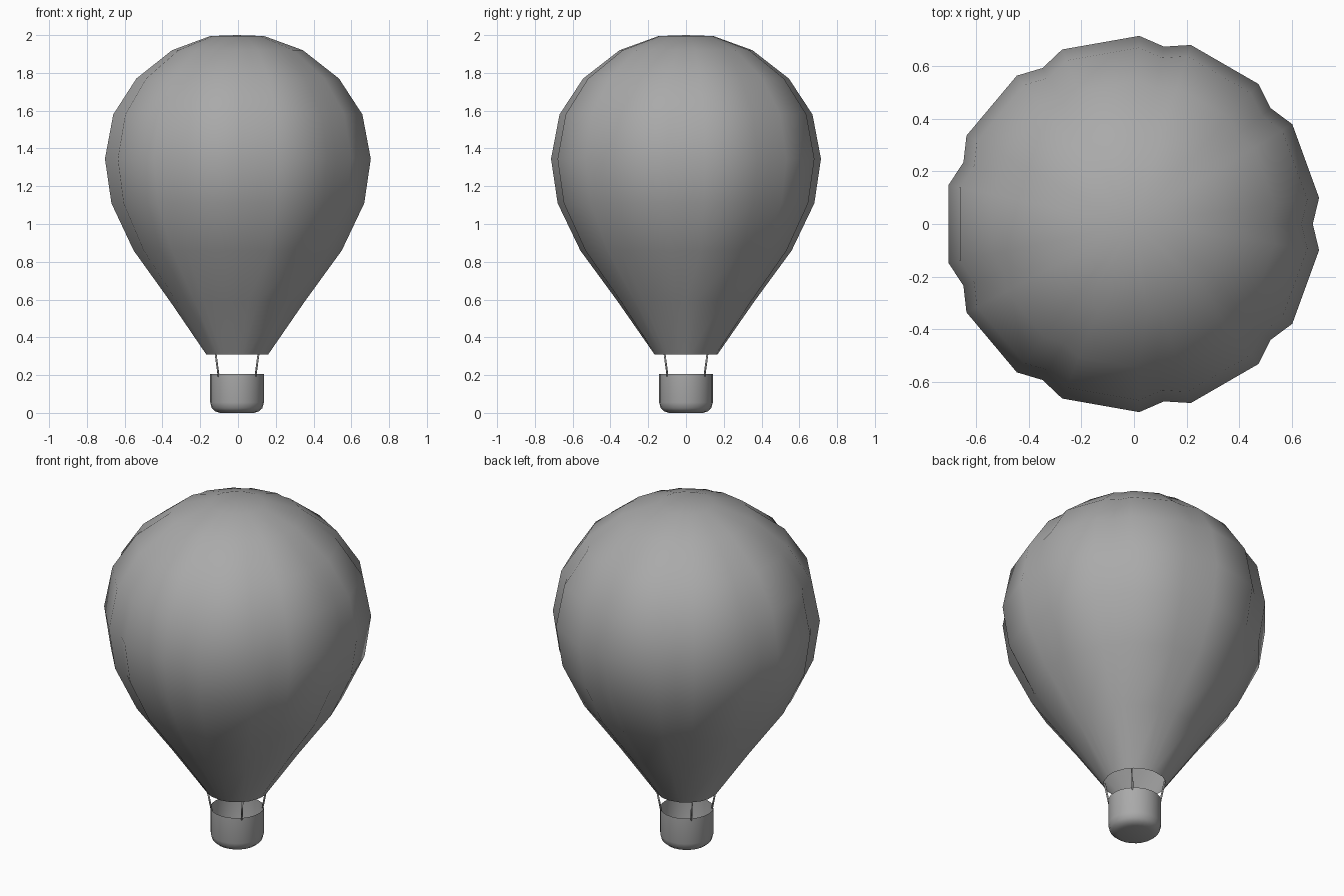
import bpy, bmesh, math
from mathutils import Vector

cube = bpy.data.objects.get("Cube")
if cube:
    bpy.data.objects.remove(cube, do_unlink=True)

CENTRE_X = -0.005
GORES = 9

grey = bpy.data.materials.new("plain grey")
grey.use_nodes = True
colour = (0.4, 0.4, 0.4, 1)
grey.diffuse_color = colour
grey.node_tree.nodes["Principled BSDF"].inputs["Base Color"].default_value = colour


def finish(name, bm):
    """Turn a bmesh into a smooth object in the shared colour."""
    bmesh.ops.recalc_face_normals(bm, faces=bm.faces)
    for face in bm.faces:
        face.smooth = True
    mesh = bpy.data.meshes.new(name)
    bm.to_mesh(mesh)
    bm.free()
    mesh.materials.append(grey)
    obj = bpy.data.objects.new(name, mesh)
    bpy.context.collection.objects.link(obj)
    return obj


def skin(name, rings, pole):
    """Join rings of points with quads and close the last ring to a pole."""
    bm = bmesh.new()
    loops = [[bm.verts.new(p) for p in ring] for ring in rings]
    count = len(loops[0])
    for low, high in zip(loops, loops[1:]):
        for i in range(count):
            j = (i + 1) % count
            bm.faces.new((low[i], low[j], high[j], high[i]))
    tip = bm.verts.new(pole)
    for i in range(count):
        bm.faces.new((loops[-1][i], loops[-1][(i + 1) % count], tip))
    return finish(name, bm)


def polar(radius, angle, z):
    return Vector((CENTRE_X + radius * math.cos(angle), radius * math.sin(angle), z))


# Envelope: gores with flat panels between narrow grooves
# Each entry is radius, height and groove ratio
profile = [(0.167, 0.31, 0.99), (0.362, 0.59, 0.97), (0.56, 0.86, 0.96),
           (0.68, 1.11, 0.957), (0.715, 1.345, 0.957), (0.67, 1.58, 0.957),
           (0.545, 1.77, 0.96), (0.352, 1.92, 0.97), (0.145, 1.995, 0.99)]
step = math.tau / GORES
shoulder = math.radians(8)
envelope_rings = []
for radius, z, groove in profile:
    ring = []
    for k in range(GORES):
        ring += [polar(radius, k * step - shoulder, z),
                 polar(radius * groove, k * step, z),
                 polar(radius, k * step + shoulder, z)]
    envelope_rings.append(ring)
skin("envelope", envelope_rings, (CENTRE_X, 0, 2.0))

# Basket: open tub with a rounded bottom edge
SIDES = 24
tub = [(0.142, 0.205), (0.142, 0.055), (0.134, 0.025), (0.115, 0.008), (0.09, 0)]
skin("basket", [[polar(r, i * math.tau / SIDES, z) for i in range(SIDES)]
                for r, z in tub], (CENTRE_X, 0, 0))

# Ropes: four thin rods from the basket rim to the envelope mouth
names = ["back_left_rope", "back_right_rope", "front_right_rope", "front_left_rope"]
for k, name in enumerate(names):
    angle = math.radians(45 + 90 * k)
    start, end = polar(0.137, angle, 0.19), polar(0.162, angle, 0.32)
    bm = bmesh.new()
    bmesh.ops.create_cone(bm, cap_ends=True, segments=8, radius1=0.005,
                          radius2=0.005, depth=(end - start).length)
    rope = finish(name, bm)
    rope.location = (start + end) / 2
    rope.rotation_euler = (end - start).to_track_quat("Z", "Y").to_euler()
